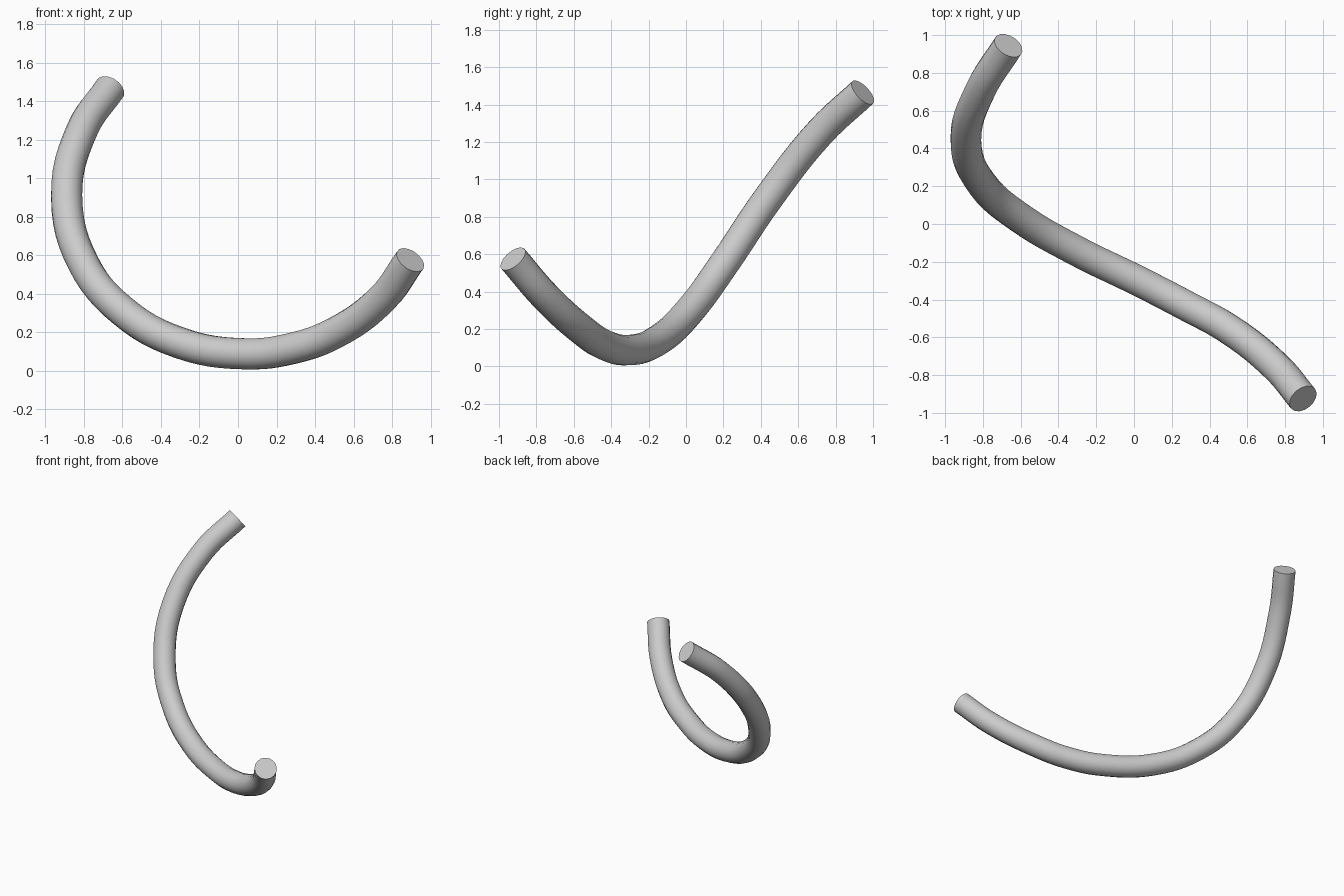
import bpy

if "Cube" in bpy.data.objects:
    bpy.data.objects.remove(bpy.data.objects["Cube"])

# Centre line of the bent tube, from the low right-front end to the high left-back end
path = [
    (0.895, -0.925, 0.575), (0.752, -0.755, 0.377), (0.50, -0.555, 0.194),
    (0.281, -0.435, 0.115), (0.04, -0.31, 0.087), (-0.308, -0.14, 0.146),
    (-0.60, 0.03, 0.31), (-0.80, 0.205, 0.551), (-0.89, 0.44, 0.90),
    (-0.81, 0.715, 1.25), (-0.665, 0.945, 1.465),
]
curve = bpy.data.curves.new("curved_tube", "CURVE")
curve.dimensions = "3D"
curve.resolution_u = 6
curve.bevel_depth = 0.082
curve.bevel_resolution = 6
curve.use_fill_caps = True
spline = curve.splines.new("BEZIER")
spline.bezier_points.add(len(path) - 1)
for bp, co in zip(spline.bezier_points, path):
    bp.co = co
    bp.handle_left_type = bp.handle_right_type = "AUTO"

tube = bpy.data.objects.new("curved_tube", curve)
bpy.context.collection.objects.link(tube)

# Turn into a mesh with rounded sides and crisp flat ends
bpy.context.view_layer.objects.active = tube
tube.select_set(True)
bpy.ops.object.convert(target="MESH")
bpy.ops.object.shade_smooth_by_angle()
